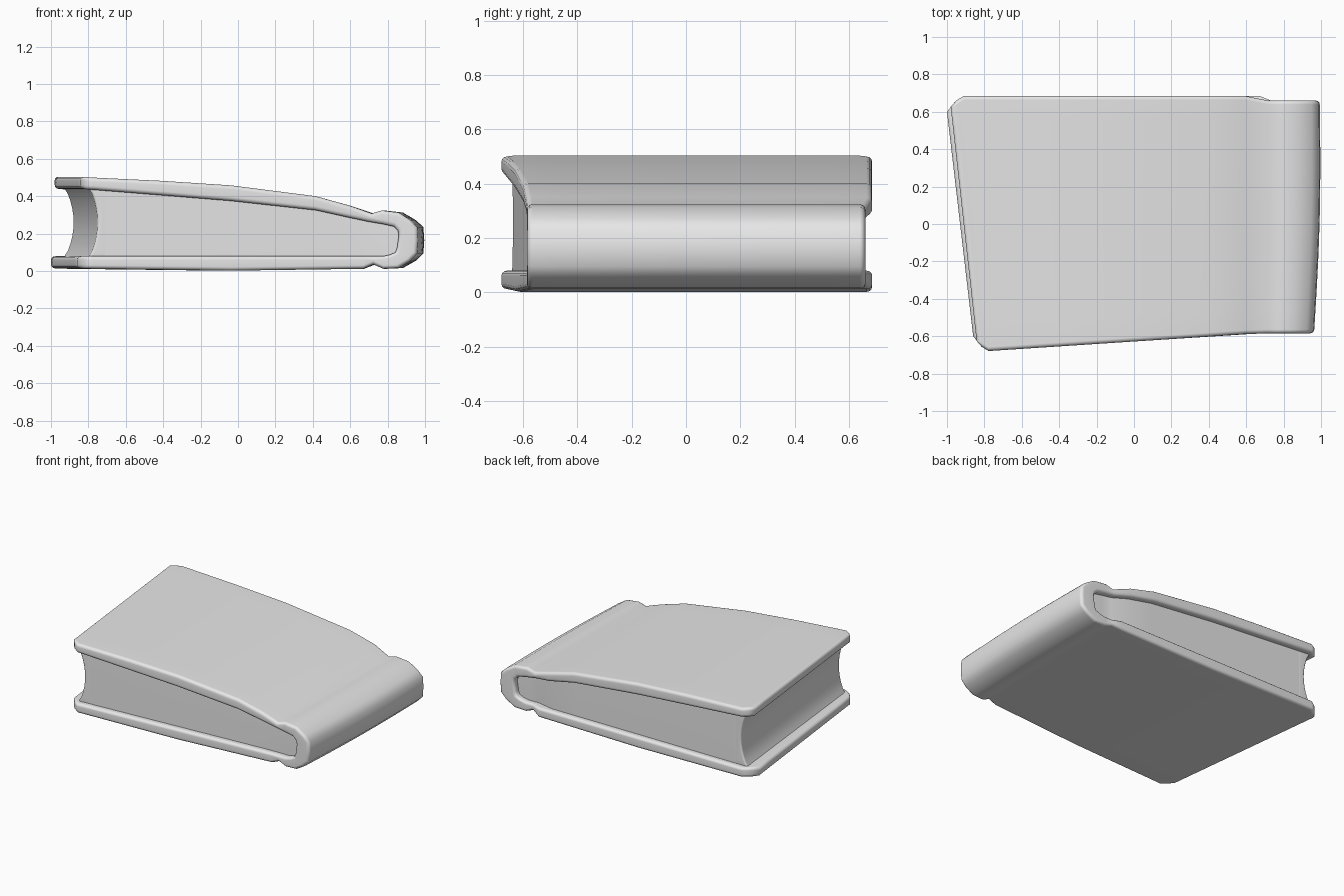
import bpy, bmesh, math

if "Cube" in bpy.data.objects:
    bpy.data.objects.remove(bpy.data.objects["Cube"], do_unlink=True)

grey = bpy.data.materials.new("plain_grey")
grey.use_nodes = True
tone = (0.8, 0.8, 0.8, 1)
grey.diffuse_color = tone
grey.node_tree.nodes["Principled BSDF"].inputs["Base Color"].default_value = tone

SECTIONS = 10


def place(x, z, t, inset):
    """Map a profile point to the skewed plan of the book; t runs front to back."""
    shear = (1 - t) * (0.14 - 0.085 * (x + 1))
    bow = 0.03 * math.sin(math.pi * t) * max(0, x) ** 3 * 0.5
    front = -0.585 - 0.06 * max(0, 0.66 - x) + inset
    back = (0.66 if x > 0.68 else 0.685) - inset
    corner = 0.085 * max(0, (-0.91 - x) / 0.09) ** 1.5 if not inset else 0
    front, back = front + corner, back - corner
    return x + shear + bow - 0.012 * max(0, x), front + (back - front) * t, z


def sweep(name, pairs, inset, bevel):
    """Loft a strip of outer/inner point pairs from front to back."""
    bm = bmesh.new()
    loop = [p[:2] for p in pairs] + [p[2:] for p in reversed(pairs)]
    n, m = len(loop), len(pairs)
    rings = [[bm.verts.new(place(x, z, k / SECTIONS, inset)) for x, z in loop]
             for k in range(SECTIONS + 1)]
    for a, b in zip(rings, rings[1:]):
        for i in range(n):
            j = (i + 1) % n
            bm.faces.new((a[i], a[j], b[j], b[i]))
    for ring in (rings[0], rings[-1]):
        for i in range(m - 1):
            bm.faces.new((ring[i], ring[i + 1], ring[n - 2 - i], ring[n - 1 - i]))
    bmesh.ops.recalc_face_normals(bm, faces=bm.faces)
    mesh = bpy.data.meshes.new(name)
    bm.to_mesh(mesh)
    bm.free()
    mesh.materials.append(grey)
    for face in mesh.polygons:
        face.use_smooth = True
    ob = bpy.data.objects.new(name, mesh)
    bpy.context.collection.objects.link(ob)
    mod = ob.modifiers.new("soft_edges", "BEVEL")
    mod.width, mod.segments = bevel, 3
    mod.limit_method, mod.angle_limit = "ANGLE", math.radians(50)
    ob.modifiers.new("even_shading", "WEIGHTED_NORMAL")
    return ob


# Cover: top board, rounded spine and bottom board in one strip (outer x, z, inner x, z)
cover = [
    (-0.98, 0.505, -0.98, 0.44), (-0.95, 0.503, -0.95, 0.438),
    (-0.91, 0.5, -0.91, 0.435), (-0.5, 0.482, -0.5, 0.405),
    (-0.1, 0.458, -0.1, 0.375), (0.4, 0.4, 0.4, 0.325),
    (0.6, 0.35, 0.6, 0.285), (0.73, 0.308, 0.72, 0.262),
    (0.79, 0.324, 0.8, 0.25), (0.89, 0.313, 0.86, 0.238),
    (0.96, 0.272, 0.885, 0.215), (1.0, 0.235, 0.89, 0.19),
    (1.005, 0.165, 0.885, 0.16), (1.0, 0.095, 0.88, 0.125),
    (0.96, 0.055, 0.87, 0.1), (0.89, 0.016, 0.84, 0.088),
    (0.8, 0.012, 0.8, 0.08), (0.74, 0.035, 0.74, 0.08),
    (0.68, 0.012, 0.68, 0.08), (-0.1, 0.002, -0.1, 0.08),
    (-0.91, 0.012, -0.91, 0.08), (-0.96, 0.014, -0.96, 0.08),
    (-1.0, 0.015, -1.0, 0.078),
]
sweep("cover", cover, 0, 0.02)

# Page block: wedge with a hollow fore edge (upper x, z, lower x, z)
pages = [
    (-0.93, 0.445, -0.93, 0.07), (-0.91, 0.375, -0.9, 0.13),
    (-0.885, 0.31, -0.88, 0.2), (-0.84, 0.31, -0.84, 0.2),
]
# The block follows the inside of the cover, slightly embedded in it
block = [(-0.93, 0.45), (-0.5, 0.415), (-0.1, 0.385), (0.4, 0.335),
         (0.6, 0.295), (0.72, 0.27), (0.8, 0.26), (0.9, 0.24)]
sweep("page_block", [(max(x, -0.85), z, max(x, -0.85), 0.07) for x, z in block], 0.04, 0.012)


# Fore edge: concave strip closing the open side of the page block
def fore_edge(rows):
    strip = []
    for i in range(rows + 1):
        s = i / rows
        hollow = 0.055 * math.sin(math.pi * s) ** 0.7
        z = 0.07 + 0.38 * s
        strip.append((-0.935 + hollow, z, -0.83, z))
    return sweep("fore_edge", strip, 0.04, 0.012)


fore_edge(10)
